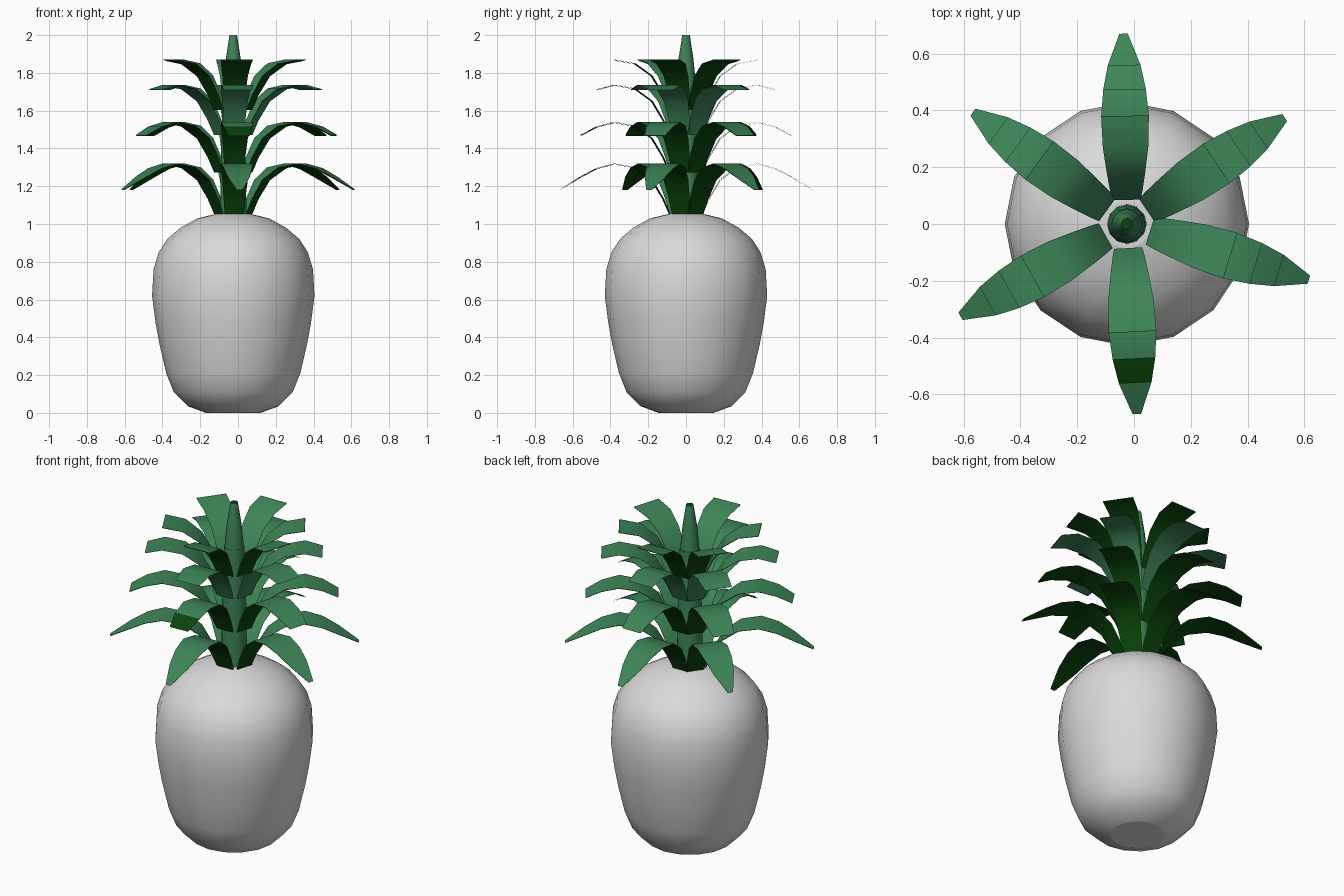
import bpy, bmesh
from math import sin, cos, pi, radians
from mathutils import Vector, Matrix

if "Cube" in bpy.data.objects:
    bpy.data.objects.remove(bpy.data.objects["Cube"])

CENTRE = Vector((-0.025, 0, 0))


def material(name, rgb):
    m = bpy.data.materials.new(name)
    m.use_nodes = True
    m.diffuse_color = (*rgb, 1)
    m.node_tree.nodes["Principled BSDF"].inputs["Base Color"].default_value = (*rgb, 1)
    return m


grey = material("light grey", (0.7, 0.7, 0.7))
green = material("leaf green", (0.047, 0.235, 0.095))
dark = material("dark green", (0.003, 0.06, 0.003))


def finish(name, bm, mats):
    mesh = bpy.data.meshes.new(name)
    bm.to_mesh(mesh)
    bm.free()
    for m in mats:
        mesh.materials.append(m)
    ob = bpy.data.objects.new(name, mesh)
    ob.location = CENTRE
    bpy.context.collection.objects.link(ob)
    return ob


def lathe(name, profile, sides, mats, cap_material=0):
    """Revolve (radius, height) points, with flat end caps."""
    bm = bmesh.new()
    rings = [[bm.verts.new((r * cos(2 * pi * i / sides), r * sin(2 * pi * i / sides), z))
              for i in range(sides)] for r, z in profile]
    for low, high in zip(rings, rings[1:]):
        for i in range(sides):
            j = (i + 1) % sides
            bm.faces.new((low[i], low[j], high[j], high[i])).smooth = True
    bm.faces.new(rings[0][::-1])
    bm.faces.new(rings[-1]).material_index = cap_material
    return finish(name, bm, mats)


# Fruit body
lathe("fruit_body", [(0.145, 0), (0.24, 0.035), (0.315, 0.11), (0.355, 0.21),
                     (0.39, 0.36), (0.412, 0.48), (0.43, 0.62), (0.422, 0.76),
                     (0.395, 0.85), (0.35, 0.92), (0.28, 0.98), (0.19, 1.03),
                     (0.085, 1.055)], 16, [grey])

# Central stalk and the spike at its top
lathe("stalk", [(0.07, 1.04), (0.065, 1.4), (0.055, 1.74)], 12, [green])
lathe("top_spike", [(0.052, 1.74), (0.04, 1.87), (0.02, 2.0)], 12, [green, dark], 1)

# One leaf shape: distance from the stalk, height, width
LEAF = [(0.085, 0, 0.1), (0.12, 0.08, 0.115), (0.18, 0.18, 0.135),
        (0.27, 0.245, 0.16), (0.38, 0.265, 0.168), (0.475, 0.24, 0.15),
        (0.56, 0.195, 0.115), (0.67, 0.128, 0.03)]
ANGLES = [91, 34, -17, -87, 209, 144]


def leaf_tier(name, base, stations, underside, dark_tip=None):
    """A whorl of six leaves, cut short after the given number of stations."""
    bm = bmesh.new()
    for n, angle in enumerate(ANGLES):
        turn = Matrix.Rotation(radians(angle), 3, "Z")
        rows = [[bm.verts.new(turn @ Vector((r, w * s / 2, base + z))) for s in (-1, 0, 1)]
                for r, z, w in LEAF[:stations]]
        for k, (a, b) in enumerate(zip(rows, rows[1:])):
            for i in (0, 1):
                f = bm.faces.new((a[i], b[i], b[i + 1], a[i + 1]))
                f.smooth = True
                f.material_index = int(n == dark_tip and k == stations - 2)
    ob = finish(name, bm, [green, dark])
    # Thin second sheet gives the underside its own colour
    shell = ob.modifiers.new("underside", "SOLIDIFY")
    shell.thickness = 0.004
    shell.offset = -1
    shell.use_rim = False
    shell.material_offset = int(underside == dark)


leaf_tier("bottom_leaves", 1.055, 8, dark)
leaf_tier("lower_leaves", 1.275, 7, dark, dark_tip=3)
leaf_tier("upper_leaves", 1.472, 6, green)
leaf_tier("top_leaves", 1.605, 5, dark)
